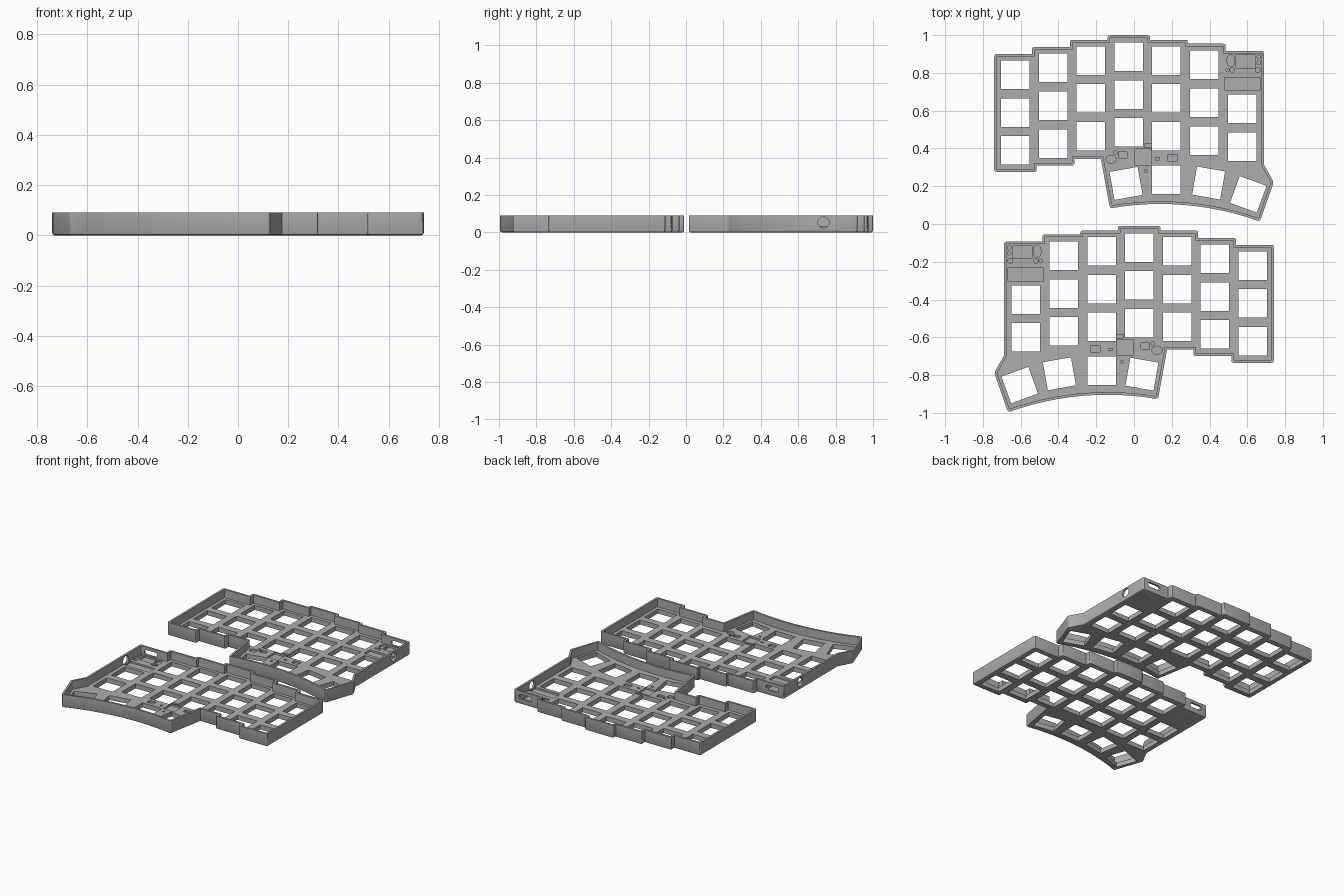
import bpy, bmesh, math
from mathutils import Vector, Matrix
from mathutils.geometry import delaunay_2d_cdt

if "Cube" in bpy.data.objects:
    bpy.data.objects.remove(bpy.data.objects["Cube"])

HEIGHT, FLOOR, POCKET, WALL = 0.09, 0.032, 0.02, 0.014
PITCH, HOLE = 0.2, 0.151

grey = bpy.data.materials.new("case grey")
grey.use_nodes = True
colour = (0.42, 0.42, 0.42, 1)
grey.diffuse_color = colour
grey.node_tree.nodes["Principled BSDF"].inputs["Base Color"].default_value = colour


def offset(points, d):
    """Move a clockwise outline inward by d with mitred corners."""
    out = []
    for i, p in enumerate(points):
        a = (p - points[i - 1]).normalized()
        b = (points[(i + 1) % len(points)] - p).normalized()
        na, nb = Vector((a.y, -a.x)), Vector((b.y, -b.x))
        m = (na + nb).normalized()
        out.append(p + m * d / m.dot(na))
    return out


def round_corners(points, r, steps=3):
    """Round the sharp outward corners of a clockwise outline."""
    out = []
    for i, p in enumerate(points):
        a = (p - points[i - 1]).normalized()
        b = (points[(i + 1) % len(points)] - p).normalized()
        if a.cross(b) > -0.3:
            out.append(p)
            continue
        s, e = p - a * r, p + b * r
        for k in range(steps + 1):
            t = k / steps
            out.append(s * (1 - t) ** 2 + p * 2 * t * (1 - t) + e * t * t)
    return out


def rectangle(x, y, w, h, turn=0):
    rot = Matrix.Rotation(math.radians(turn), 2)
    return [Vector((x, y)) + rot @ Vector((sx * w / 2, sy * h / 2))
            for sx, sy in ((-1, -1), (1, -1), (1, 1), (-1, 1))]


def oval(x, y, rx, ry, n=20):
    return [Vector((x + rx * math.cos(math.tau * k / n),
                    y + ry * math.sin(math.tau * k / n))) for k in range(n)]


def level(points, z):
    return [Vector((p.x, p.y, z)) for p in points]


def bridge(bm, lower, upper):
    """Band of quads between two matching closed loops."""
    rows = [[bm.verts.new(p) for p in loop] for loop in (lower, upper)]
    for i in range(len(lower)):
        bm.faces.new((rows[0][i - 1], rows[0][i], rows[1][i], rows[1][i - 1]))


def is_solid(p, edges):
    """Even-odd rule: inside the border but not inside a hole."""
    inside = False
    for a, b in edges:
        if (a.y > p.y) != (b.y > p.y):
            if p.x < a.x + (b.x - a.x) * (p.y - a.y) / (b.y - a.y):
                inside = not inside
    return inside


def fill(bm, loops, place):
    """Flat face with holes; place() maps 2D points into space."""
    points, links = [], []
    for loop in loops:
        n, start = len(loop), len(points)
        points += loop
        links += [(start + k, start + (k + 1) % n) for k in range(n)]
    edges = [(points[a], points[b]) for a, b in links]
    flat, _, faces, *_ = delaunay_2d_cdt(points, links, [], 0, 1e-6)
    verts = [bm.verts.new(place(p)) for p in flat]
    for face in faces:
        middle = sum((flat[k] for k in face), Vector((0, 0))) / len(face)
        if is_solid(middle, edges):
            bm.faces.new([verts[k] for k in face])


def walls(bm, points, z0, z1, openings):
    """Upright walls with openings; returns the opening loops in space."""
    rims = []
    for i, q in enumerate(points):
        p = points[i - 1]
        length = (q - p).length
        u = (q - p) / length
        border = [Vector(c) for c in ((0, z0), (length, z0), (length, z1), (0, z1))]
        loops = [border]

        def place(c):
            return Vector((p.x + u.x * c.x, p.y + u.y * c.x, c.y))

        for centre, shape in openings:
            t = (centre - p).dot(u)
            if 0 < t < length and abs((centre - p).cross(u)) < 0.02:
                hole = [Vector((t + c.x, max(c.y, z0 + 0.001))) for c in shape]
                loops.append(hole)
                rims.append([place(c) for c in hole])
        fill(bm, loops, place)
    return rims


# Case outline: stepped back edge, angled side, curved thumb edge, stepped front
steps_back = [(-0.74, 0.9), (-0.54, 0.937), (-0.34, 0.975), (-0.14, 1.0),
              (0.085, 0.975), (0.285, 0.955), (0.485, 0.917)]
corners = []
before = 0.275
for x, y in steps_back:
    corners += [(x, before), (x, y)]
    before = y
corners += [(0.688, 0.917), (0.688, 0.315), (0.74, 0.222)]
for k in range(13):
    a = math.radians(20 - 2.5 * k)
    corners.append((0.14 + 1.54 * math.sin(a), -1.434 + 1.54 * math.cos(a)))
corners += [(-0.175, 0.345), (-0.315, 0.345), (-0.315, 0.31),
            (-0.515, 0.31), (-0.515, 0.275)]
corners = [Vector(c) for c in corners]
outer = round_corners(corners, 0.014)
inner = round_corners(offset(corners, WALL), 0.003)
foot = round_corners(offset(corners, 0.01), 0.006)
foot_side = round_corners(offset(corners, 0.003), 0.011)

# Switch openings: staggered columns, then the fanned thumb row
holes = []
column_tops = [0.79, 0.826, 0.865, 0.885, 0.865, 0.842, 0.81]
for c, top in enumerate(column_tops):
    for r in range(3):
        if c < 6 or r > 0:
            holes.append(rectangle(-0.628 + PITCH * c, top - PITCH * r, HOLE, HOLE))
for x, y, turn in [(-0.042, 0.215, 10), (0.172, 0.233, 0),
                   (0.395, 0.217, -10), (0.605, 0.157, -20)]:
    holes.append(rectangle(x, y, HOLE, HOLE, turn))

# Shallow component pockets in the floor
pockets = [rectangle(*r) for r in [
    (0.59, 0.862, 0.1, 0.07), (0.573, 0.743, 0.19, 0.067),
    (0.048, 0.355, 0.084, 0.085), (0.075, 0.415, 0.04, 0.018),
    (0.205, 0.35, 0.05, 0.034), (-0.06, 0.365, 0.045, 0.032),
    (0.125, 0.345, 0.02, 0.012)]]
pockets += [oval(*o) for o in [
    (0.512, 0.865, 0.02, 0.033), (-0.122, 0.342, 0.027, 0.021),
    (0.66, 0.885, 0.009, 0.009), (0.66, 0.855, 0.009, 0.009),
    (0.655, 0.815, 0.013, 0.013), (0.52, 0.815, 0.012, 0.012),
    (0.495, 0.815, 0.009, 0.009), (0.063, 0.28, 0.008, 0.008),
    (-0.1, 0.378, 0.01, 0.01)]]

# Cable port in the back wall and round jack in the side wall
port = [c + Vector((math.copysign(0.033, c.x), 0))
        for c in oval(0, 0.053, 0.017, 0.017, 18)]
jack = oval(0, 0.053, 0.03, 0.03, 24)
openings = [(Vector((0.6, 0.91)), port), (Vector((0.681, 0.735)), jack)]

# Shell: rounded foot, outer and inner walls, rim, pierced floor
bm = bmesh.new()
bridge(bm, level(foot, 0), level(foot_side, 0.003))
bridge(bm, level(foot_side, 0.003), level(outer, 0.01))
bridge(bm, level(outer, HEIGHT), level(inner, HEIGHT))
outside = walls(bm, outer, 0.01, HEIGHT, openings)
inside = walls(bm, inner, FLOOR, HEIGHT, openings)
for a, b in zip(outside, inside):
    bridge(bm, a, b)
fill(bm, [foot] + holes, lambda p: (p.x, p.y, 0))
fill(bm, [inner] + holes + pockets, lambda p: (p.x, p.y, FLOOR))
for loop in holes:
    bridge(bm, level(loop, 0), level(loop, FLOOR))
for loop in pockets:
    bridge(bm, level(loop, POCKET), level(loop, FLOOR))
    bm.faces.new([bm.verts.new(p) for p in level(loop, POCKET)])
bmesh.ops.remove_doubles(bm, verts=bm.verts, dist=1e-5)

# The second half is mirrored and set in front
for name in ("back_case", "front_case"):
    bmesh.ops.recalc_face_normals(bm, faces=bm.faces)
    mesh = bpy.data.meshes.new(name)
    bm.to_mesh(mesh)
    mesh.materials.append(grey)
    case = bpy.data.objects.new(name, mesh)
    bpy.context.collection.objects.link(case)
    bpy.ops.object.select_all(action='DESELECT')
    case.select_set(True)
    bpy.context.view_layer.objects.active = case
    bpy.ops.object.shade_smooth_by_angle(angle=math.radians(30))
    mirror = Matrix.Translation((0, -1.01, 0)) @ Matrix.Diagonal((-1, 1, 1, 1))
    bmesh.ops.transform(bm, verts=bm.verts, matrix=mirror)
bm.free()
